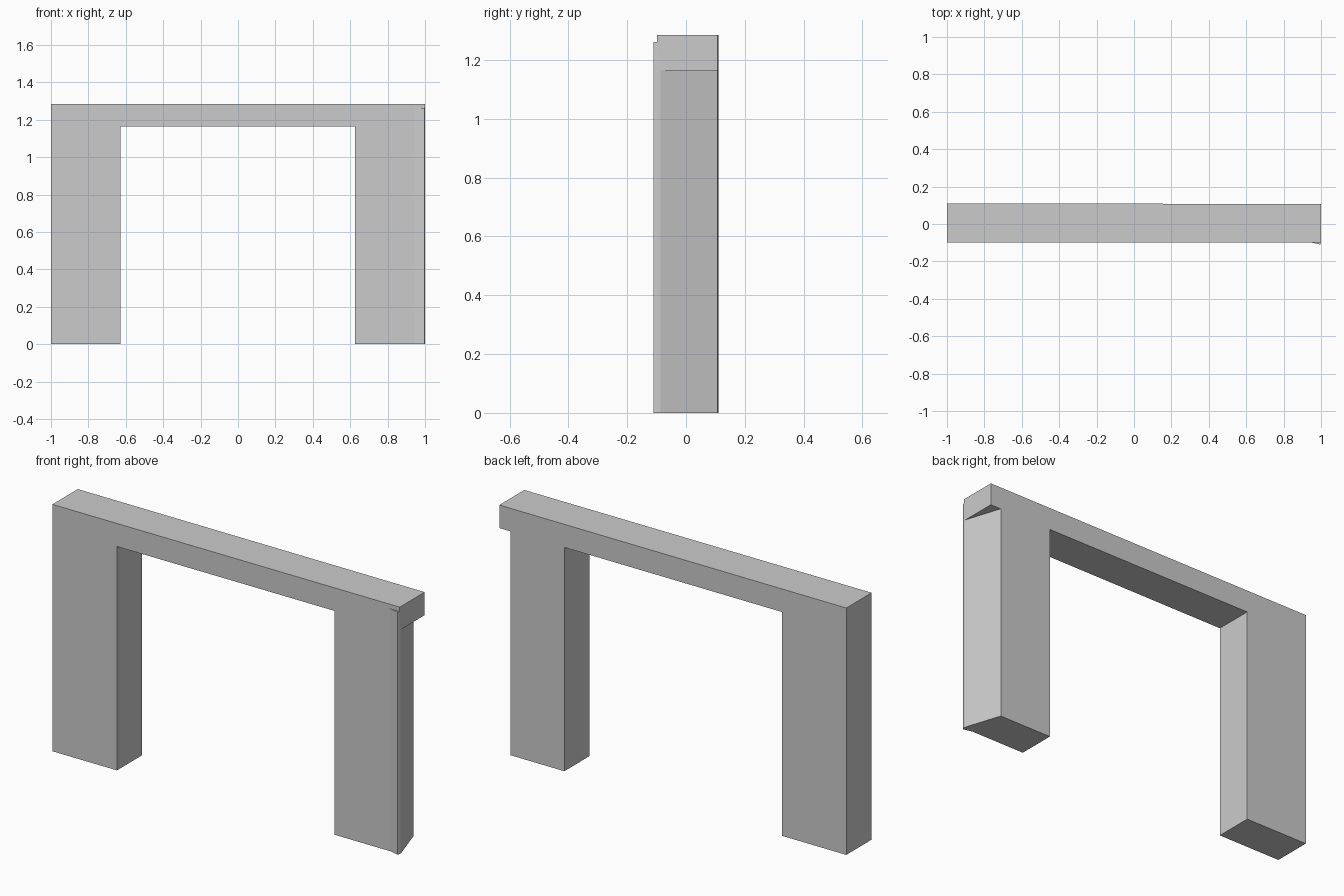
import bpy, bmesh

if "Cube" in bpy.data.objects:
    bpy.data.objects.remove(bpy.data.objects["Cube"])

FRONT, BACK_L, BACK_R = -0.098, 0.11, 0.107
BEAM_Z, TOP_Z = 1.165, 1.285


def prism(name, bottom, top):
    """Closed solid between two matching outlines of 3D points."""
    bm = bmesh.new()
    a = [bm.verts.new(p) for p in bottom]
    b = [bm.verts.new(p) for p in top]
    n = len(a)
    bm.faces.new(a)
    bm.faces.new(b[::-1])
    for i in range(n):
        j = (i + 1) % n
        bm.faces.new((a[j], a[i], b[i], b[j]))
    bmesh.ops.recalc_face_normals(bm, faces=bm.faces[:])
    mesh = bpy.data.meshes.new(name)
    bm.to_mesh(mesh)
    bm.free()
    obj = bpy.data.objects.new(name, mesh)
    bpy.context.collection.objects.link(obj)
    return obj


def upright(name, outline, z0, z1):
    return prism(name, [(x, y, z0) for x, y in outline],
                 [(x, y, z1) for x, y in outline])


def back_y(x):
    return BACK_L + (BACK_R - BACK_L) * (x + 1) / 2


# Doorway frame: two legs and a lintel, back face very slightly tapered
profile = [(-1, 0), (-0.628, 0), (-0.628, BEAM_Z), (0.625, BEAM_Z),
           (0.625, 0), (1, 0), (1, TOP_Z), (-1, TOP_Z)]
frame = prism("door_frame", [(x, FRONT, z) for x, z in profile],
              [(x, back_y(x), z) for x, z in profile])

# Slanted outer side of the right leg, leaving the lintel overhanging
cutter = upright("leg_side_cutter",
                 [(1.0, -0.087), (0.937, BACK_R), (0.922, 0.16),
                  (1.1, 0.16), (1.1, -0.087)], -0.1, BEAM_Z)
cutter.hide_render = True
cutter.hide_viewport = True
cut = frame.modifiers.new("slanted_side", 'BOOLEAN')
cut.operation = 'DIFFERENCE'
cut.solver = 'EXACT'
cut.object = cutter

# Small flared lip on the front corner of the right leg
upright("corner_lip", [(0.945, FRONT), (0.996, -0.11), (1.0, FRONT)], 0, 1.262)
